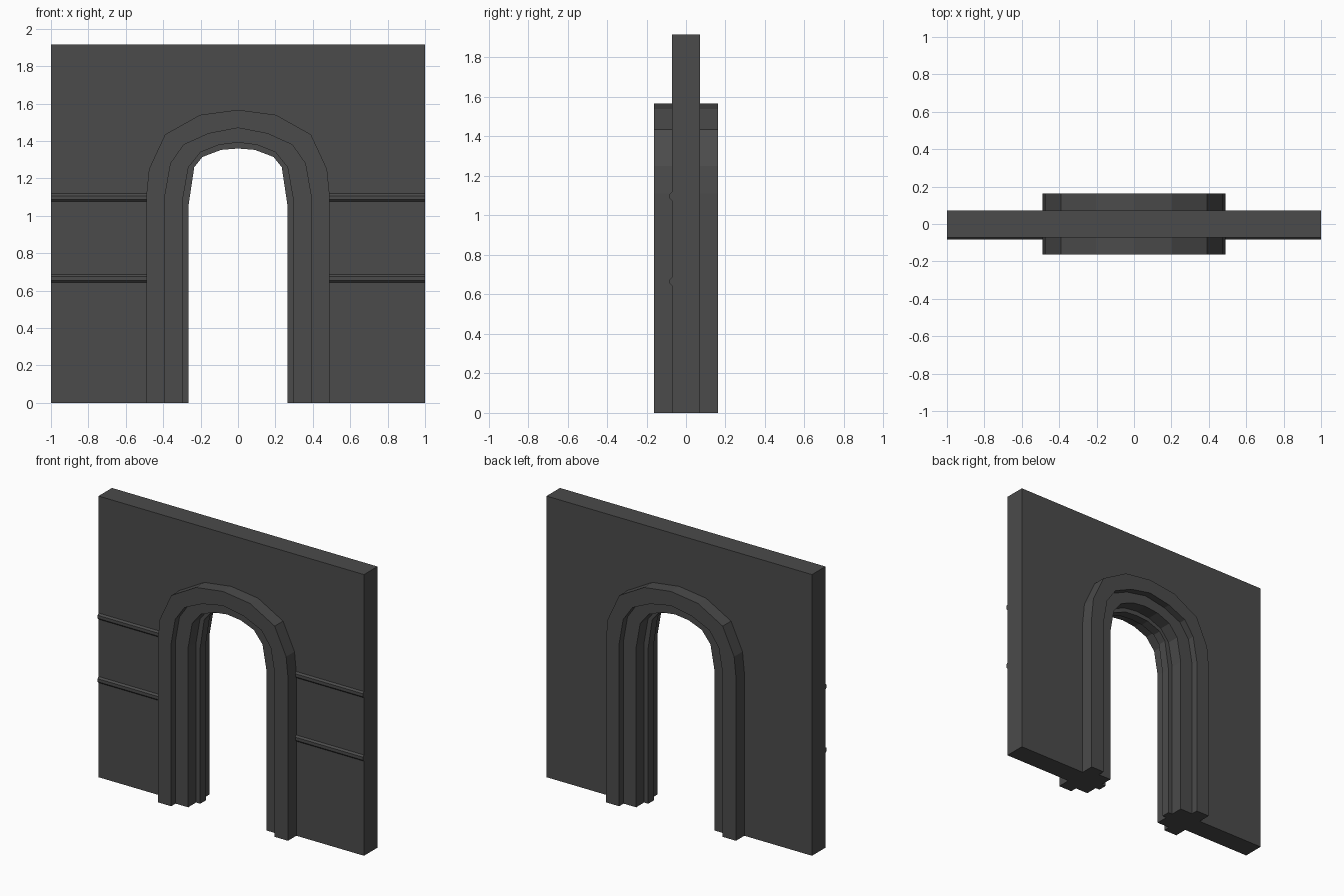
import bpy, bmesh, math

if "Cube" in bpy.data.objects:
    bpy.data.objects.remove(bpy.data.objects["Cube"])

stone = bpy.data.materials.new("dark grey stone")
stone.diffuse_color = (0.07, 0.07, 0.07, 1)
stone.use_nodes = True
stone.node_tree.nodes["Principled BSDF"].inputs["Base Color"].default_value = stone.diffuse_color

# Right halves of the arch outlines (x, z), from springing to crown
OUTER = [(0.49, 0), (0.49, 1.11), (0.476, 1.25), (0.39, 1.435), (0.203, 1.54), (0, 1.567)]
MIDDLE = [(0.39, 0), (0.39, 1.11), (0.36, 1.28), (0.29, 1.38), (0.157, 1.44), (0, 1.47)]
INNER = [(0.295, 0), (0.295, 1.09), (0.265, 1.26), (0.2, 1.34), (0.1, 1.38), (0, 1.392)]
OPENING = [(0.264, 0), (0.264, 1.06), (0.234, 1.26), (0.19, 1.315), (0.09, 1.353), (0, 1.36)]


def full(half):
    return half + [(-x, z) for x, z in reversed(half[:-1])]


def finish(name, bm):
    bmesh.ops.recalc_face_normals(bm, faces=bm.faces)
    mesh = bpy.data.meshes.new(name)
    bm.to_mesh(mesh)
    bm.free()
    mesh.materials.append(stone)
    obj = bpy.data.objects.new(name, mesh)
    bpy.context.collection.objects.link(obj)
    return obj


def loft(name, rings):
    """Join equal-length closed rings of points and cap both ends."""
    bm = bmesh.new()
    loops = [[bm.verts.new(p) for p in ring] for ring in rings]
    for a, b in zip(loops, loops[1:]):
        for i in range(len(a)):
            j = (i + 1) % len(a)
            bm.faces.new((a[i], a[j], b[j], b[i]))
    bm.faces.new(loops[0])
    bm.faces.new(loops[-1])
    return finish(name, bm)


# Wall panel with the doorway cut out along the outer arch line
outline = full(OUTER) + [(-1, 0), (-1, 1.915), (1, 1.915), (1, 0)]
loft("wall_panel", [[(x, y, z) for x, z in outline] for y in (-0.072, 0.072)])

# Stepped archway: the same cross-section carried along the outlines
front = [(OUTER, 0.162), (MIDDLE, 0.162), (MIDDLE, 0.115),
         (INNER, 0.115), (INNER, 0.03), (OPENING, 0.03)]
section = [(full(c), -d) for c, d in front] + [(full(c), d) for c, d in reversed(front)]
loft("stepped_arch", [[(c[i][0], y, c[i][1]) for c, y in section]
                      for i in range(len(section[0][0]))])

# Octagonal rails on the front of the wall, either side of the arch
for level, z0 in (("lower", 0.665), ("upper", 1.097)):
    for side, s in (("left", -1), ("right", 1)):
        rings = []
        for x in (0.47, 1.0):
            rings.append([(s * x, -0.058 + 0.027 * math.cos(a), z0 + 0.027 * math.sin(a))
                          for a in (math.pi / 8 + k * math.pi / 4 for k in range(8))])
        loft(f"{level}_{side}_rail", rings)
